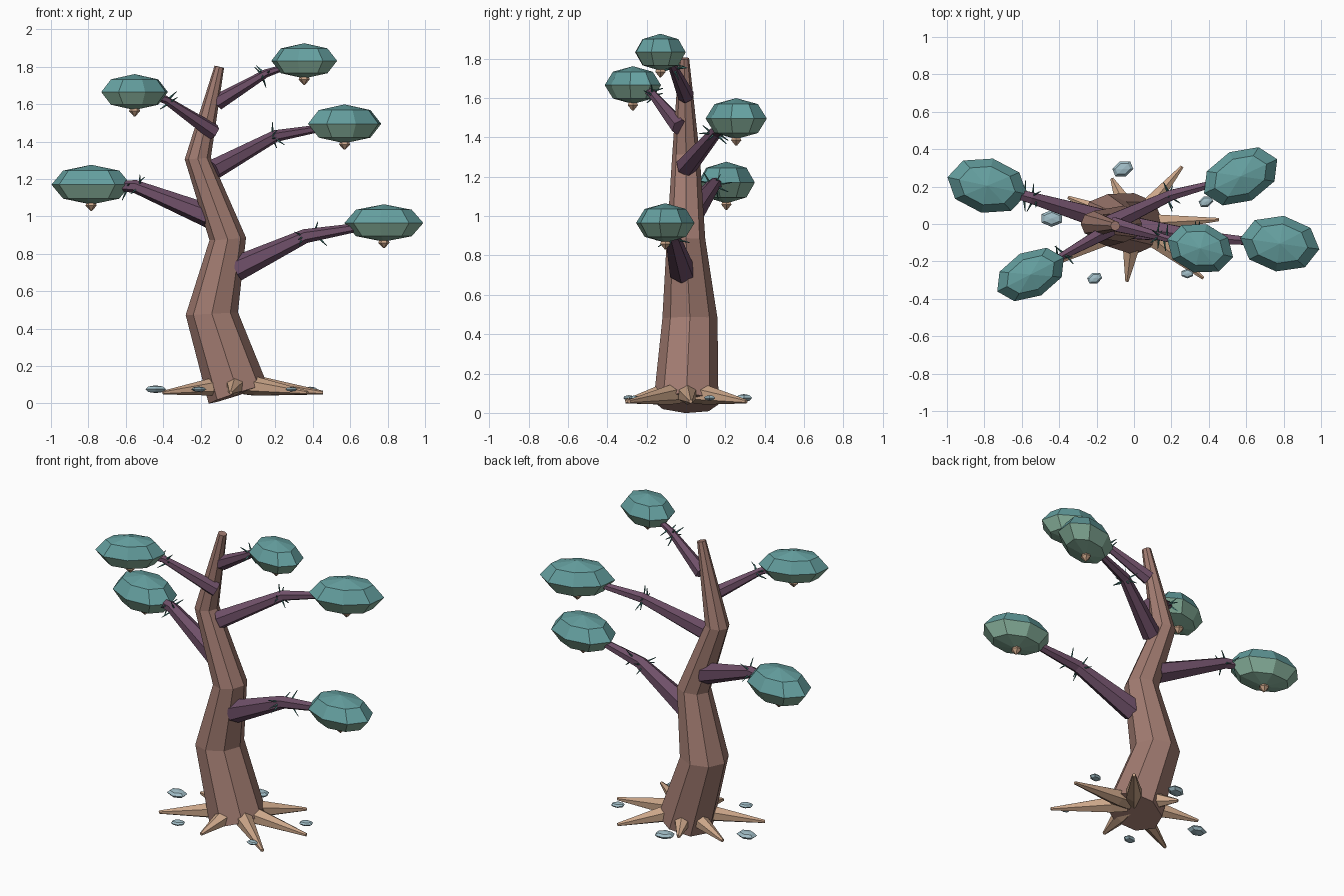
import bpy, bmesh, math, random
from mathutils import Vector, Matrix

random.seed(4)
cube = bpy.data.objects.get("Cube")
if cube:
    bpy.data.objects.remove(cube, do_unlink=True)


def material(name, rgb):
    m = bpy.data.materials.new(name)
    m.use_nodes = True
    m.diffuse_color = (*rgb, 1)
    m.node_tree.nodes["Principled BSDF"].inputs["Base Color"].default_value = (*rgb, 1)
    return m


BARK = material("brown bark", (0.36, 0.2, 0.165))
ROOT = material("tan root", (0.6, 0.38, 0.25))
LIMB = material("purple limb", (0.16, 0.08, 0.14))
LEAF = material("teal leaf", (0.13, 0.35, 0.35))
UNDER = material("green leaf underside", (0.25, 0.45, 0.34))
THORN = material("dark teal thorn", (0.06, 0.2, 0.18))
STONE = material("pale blue stone", (0.36, 0.52, 0.58))


def finish(name, bm, *mats):
    bmesh.ops.recalc_face_normals(bm, faces=bm.faces)
    mesh = bpy.data.meshes.new(name)
    bm.to_mesh(mesh)
    bm.free()
    for m in mats:
        mesh.materials.append(m)
    ob = bpy.data.objects.new(name, mesh)
    bpy.context.collection.objects.link(ob)
    return ob


def add_tube(bm, points, radii, sides):
    """Sweep a tapering polygon along a path and cap both ends."""
    pts = [Vector(p) for p in points]
    rings = []
    for i, (p, r) in enumerate(zip(pts, radii)):
        before = (p - pts[i - 1]).normalized() if i else Vector()
        after = (pts[i + 1] - p).normalized() if i + 1 < len(pts) else Vector()
        t = (before + after).normalized()
        ref = Vector((1, 0, 0)) if abs(t.z) > 0.75 else Vector((0, 0, 1))
        u = (ref - t * ref.dot(t)).normalized()
        v = t.cross(u)
        ring = []
        for k in range(sides):
            a = math.tau * k / sides
            ring.append(bm.verts.new(p + (u * math.cos(a) + v * math.sin(a)) * r))
        rings.append(ring)
    for a, b in zip(rings, rings[1:]):
        for k in range(sides):
            n = (k + 1) % sides
            bm.faces.new((a[k], a[n], b[n], b[k]))
    bm.faces.new(rings[0][::-1])
    bm.faces.new(rings[-1])


def tube(name, points, radii, sides, mat):
    bm = bmesh.new()
    add_tube(bm, points, radii, sides)
    return finish(name, bm, mat)


def blob(name, center, size, angle, segs, *mats):
    """Flattened faceted ball; the second material goes below its middle."""
    bm = bmesh.new()
    bmesh.ops.create_uvsphere(bm, u_segments=segs, v_segments=4, radius=1)
    if len(mats) > 1:
        for f in bm.faces:
            f.material_index = int(f.calc_center_median().z < 0)
    bm.transform(Matrix.Translation(center) @ Matrix.Rotation(angle, 4, 'Z')
                 @ Matrix.Diagonal((*size, 1)))
    return finish(name, bm, *mats)


# Crooked trunk
tube("trunk",
     [(0, 0, 0.05), (-0.14, 0.02, 0.48), (-0.055, 0, 0.88),
      (-0.215, 0, 1.31), (-0.1, -0.01, 1.8)],
     [0.165, 0.14, 0.098, 0.07, 0.026], 8, BARK)

# Spreading roots: heading in degrees and reach
for i, (deg, reach) in enumerate([(3, 0.455), (50, 0.4), (116, 0.27), (158, 0.38),
                                  (207, 0.45), (263, 0.31), (322, 0.47)]):
    d = Vector((math.cos(math.radians(deg)), math.sin(math.radians(deg)), 0))
    tube(f"root_{i + 1}",
         [d * 0.04 + Vector((0, 0, 0.1)), d * 0.13 + Vector((0, 0, 0.092)),
          d * reach + Vector((0, 0, 0.058))],
         [0.05, 0.05, 0.01], 6, ROOT)

# Limbs: start, bend, leaf clump centre, start and bend radius, clump half sizes, heading
limbs = [
    ((-0.01, -0.02, 0.72), (0.36, -0.07, 0.895), (0.78, -0.105, 0.965),
     0.068, 0.038, (0.213, 0.15, 0.1), -8),
    ((-0.15, 0.02, 1.0), (-0.55, 0.14, 1.16), (-0.785, 0.205, 1.17),
     0.064, 0.035, (0.217, 0.148, 0.106), 168),
    ((-0.13, 0.0, 1.25), (0.2, 0.155, 1.43), (0.57, 0.255, 1.495),
     0.055, 0.032, (0.216, 0.142, 0.104), 25),
    ((-0.13, -0.03, 1.45), (-0.39, -0.175, 1.625), (-0.553, -0.27, 1.665),
     0.045, 0.022, (0.2, 0.125, 0.096), 207),
    ((-0.11, 0.0, 1.61), (0.15, -0.07, 1.765), (0.354, -0.13, 1.832),
     0.043, 0.022, (0.182, 0.133, 0.094), -15),
]
for i, (start, bend, tip, r0, r1, size, deg) in enumerate(limbs, 1):
    s, b, c = Vector(start), Vector(bend), Vector(tip)
    tube(f"limb_{i}", [s, b, b.lerp(c, 0.85)], [r0, r1, r1 * 0.5], 6, LIMB)
    blob(f"leaf_clump_{i}", c, size, math.radians(deg), 8, LEAF, UNDER)

    # Hanging fruit under the clump
    base = c - Vector((0, 0, size[2] - 0.012))
    tube(f"fruit_{i}", [base, base - Vector((0, 0, 0.018)), base - Vector((0, 0, 0.046))],
         [0.022, 0.03, 0.004], 6, ROOT)

    # Thorns radiating around the bend
    bm = bmesh.new()
    along = (c - s).normalized()
    side = along.cross(Vector((0, 0, 1))).normalized()
    up = side.cross(along)
    for k in range(7):
        a = math.tau * k / 7 + random.uniform(-0.3, 0.3)
        out = side * math.cos(a) + up * math.sin(a) * 0.6 + along * random.uniform(-0.4, 0.5)
        shift = random.uniform(-0.1, 0.1)
        p = b.lerp(s, -shift) if shift < 0 else b.lerp(c, shift * 2)
        add_tube(bm, [p, p + out.normalized() * (r1 + 0.05)], [0.008, 0.002], 4)
    finish(f"thorns_{i}", bm, THORN)

# Pebbles scattered around the roots
for i, (x, y, r) in enumerate([(-0.06, 0.295, 0.06), (-0.44, 0.03, 0.063), (-0.21, -0.29, 0.043),
                               (0.285, -0.265, 0.036), (0.385, 0.12, 0.042)], 1):
    blob(f"pebble_{i}", (x, y, 0.076), (r, r * 0.72, r * 0.33), 0.4 * (i % 2), 6, STONE)
